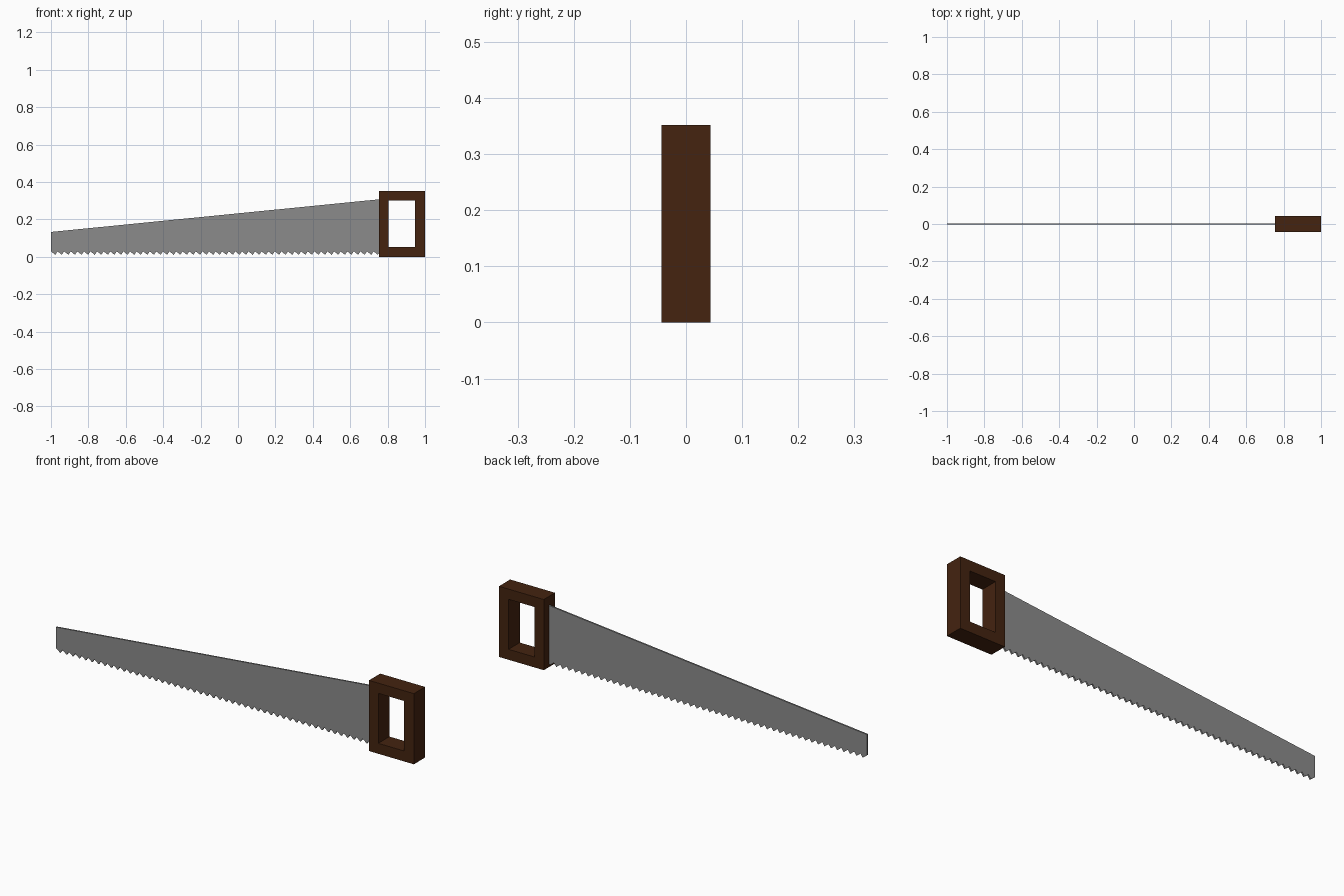
import bpy, bmesh

if "Cube" in bpy.data.objects:
    bpy.data.objects.remove(bpy.data.objects["Cube"])

def material(name, rgb):
    m = bpy.data.materials.new(name)
    m.diffuse_color = (*rgb, 1)
    m.use_nodes = True
    m.node_tree.nodes["Principled BSDF"].inputs["Base Color"].default_value = m.diffuse_color
    return m

steel = material("grey steel", (0.26, 0.26, 0.26))
wood = material("dark brown wood", (0.058, 0.017, 0.005))

def finish(name, bm, mat):
    bmesh.ops.recalc_face_normals(bm, faces=bm.faces)
    me = bpy.data.meshes.new(name)
    bm.to_mesh(me)
    bm.free()
    me.materials.append(mat)
    ob = bpy.data.objects.new(name, me)
    bpy.context.collection.objects.link(ob)
    return ob

def plate(name, profile, half, mat):
    """Extrude an x-z outline to a plate centred on y = 0."""
    bm = bmesh.new()
    face = bm.faces.new([bm.verts.new((x, -half, z)) for x, z in profile])
    ext = bmesh.ops.extrude_face_region(bm, geom=[face])
    verts = [v for v in ext["geom"] if isinstance(v, bmesh.types.BMVert)]
    bmesh.ops.translate(bm, verts=verts, vec=(0, 2 * half, 0))
    return finish(name, bm, mat)

# Tapered blade with a sawtooth lower edge
LEFT, RIGHT, TEETH = -1.0, 0.76, 50
step = (RIGHT - LEFT) / TEETH
outline = [(RIGHT, 0.308), (LEFT, 0.133), (LEFT, 0.029)]
for i in range(TEETH):
    x = LEFT + i * step
    outline += [(x + 0.65 * step, 0.011), (x + step, 0.029)]
plate("blade", outline, 0.004, steel)

# Rectangular handle: outer and inner loops bridged front, back and around
outer = [(0.753, 0), (1, 0), (1, 0.352), (0.753, 0.352)]
inner = [(0.804, 0.052), (0.947, 0.052), (0.947, 0.301), (0.804, 0.301)]
bm = bmesh.new()
rings = [[bm.verts.new((x, y, z)) for x, z in loop]
         for loop, y in ((outer, -0.044), (outer, 0.044), (inner, 0.044), (inner, -0.044))]
for r in range(4):
    a, b = rings[r], rings[(r + 1) % 4]
    for i in range(4):
        j = (i + 1) % 4
        bm.faces.new((a[i], a[j], b[j], b[i]))
finish("handle", bm, wood)
